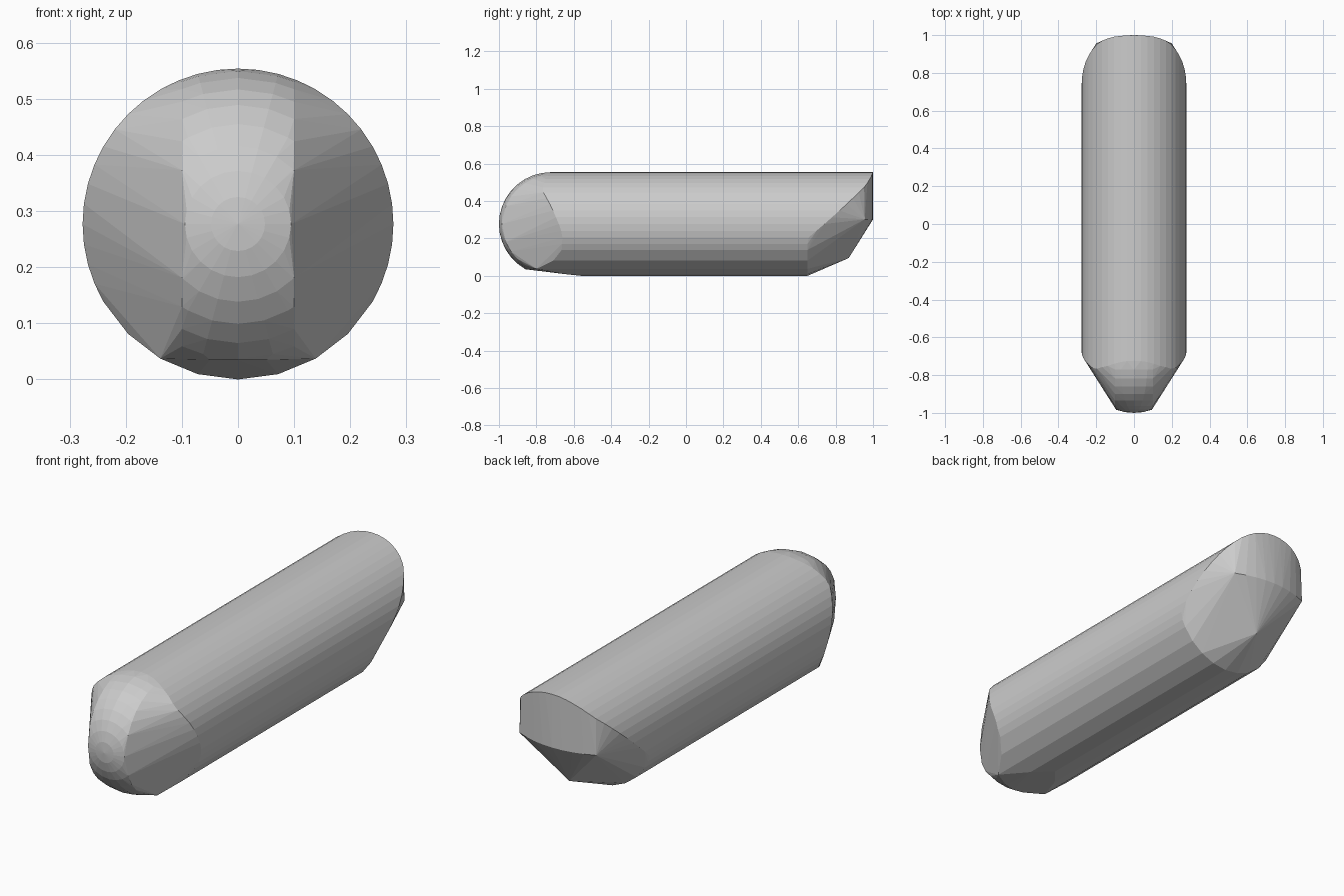
import bpy, bmesh
from math import sin, cos, radians, sqrt

if "Cube" in bpy.data.objects:
    bpy.data.objects.remove(bpy.data.objects["Cube"])

R = 0.277      # tube radius, also the axis height
NOSE = -0.723  # centre of the round nose


def lerp(table, v):
    for (a, p), (b, q) in zip(table, table[1:]):
        if v <= b:
            return p + (q - p) * (v - a) / (b - a)
    return table[-1][1]


# Where the tube ends at the front and back: (height, y)
front_end = [(0, -.56), (.0095, -.65), (.037, -.80), (.08, -.71), (.13, -.665),
             (.22, -.66), (.277, -.68), (.37, -.72), (.46, -.77), (.52, -.75), (.555, -.723)]
back_end = [(0, .65), (.20, .65), (.277, .74), (.37, .845), (.48, .96), (.53, .99), (.555, 1.0)]

bm = bmesh.new()

# Long tube, coarser facets underneath
angles = [a * 15 for a in range(0, 5)] + [60 + a * 7.5 for a in range(1, 17)]
for a in angles:
    x, z = R * sin(radians(a)), R - R * cos(radians(a))
    for s in (-1, 1):
        bm.verts.new((s * x, lerp(front_end, z), z))
        bm.verts.new((s * x, lerp(back_end, z), z))

# Round nose: the middle strip of a sphere, trimmed at both sides and below
HALF, FLOOR = 0.10, 0.035
bm.verts.new((0, NOSE - R, R))
for polar in range(10, 90, 10):
    r, d = R * sin(radians(polar)), R * cos(radians(polar))
    for i in range(24):
        x, z = r * sin(radians(i * 15)), R + r * cos(radians(i * 15))
        if abs(x) < HALF and z > FLOOR:
            bm.verts.new((x, NOSE - d, z))
    if r > HALF:
        h = sqrt(r * r - HALF * HALF)
        for s in (-1, 1):
            for z in (R + h, R - h):
                if z > FLOOR:
                    bm.verts.new((s * HALF, NOSE - d, z))
for x in (-HALF, -.05, 0, .05, HALF):
    bm.verts.new((x, NOSE - sqrt(R * R - (R - FLOOR) ** 2 - x * x), FLOOR))

# Curved upright tail wall and the low tail point
for i in range(-4, 5):
    x = i * 0.05
    bm.verts.new((x, 1.0 - x * x * 1.1, 0.302))
bm.verts.new((0, 0.87, 0.095))

# Wrap everything in one skin
res = bmesh.ops.convex_hull(bm, input=bm.verts[:])
loose = {v for v in bm.verts if not v.link_faces}
bmesh.ops.delete(bm, geom=list(loose), context='VERTS')
bmesh.ops.remove_doubles(bm, verts=bm.verts[:], dist=0.0005)
bmesh.ops.dissolve_limit(bm, angle_limit=radians(0.5), verts=bm.verts[:], edges=bm.edges[:])
bmesh.ops.recalc_face_normals(bm, faces=bm.faces[:])

mesh = bpy.data.meshes.new("rounded_body")
bm.to_mesh(mesh)
bm.free()
bpy.context.collection.objects.link(bpy.data.objects.new("rounded_body", mesh))
